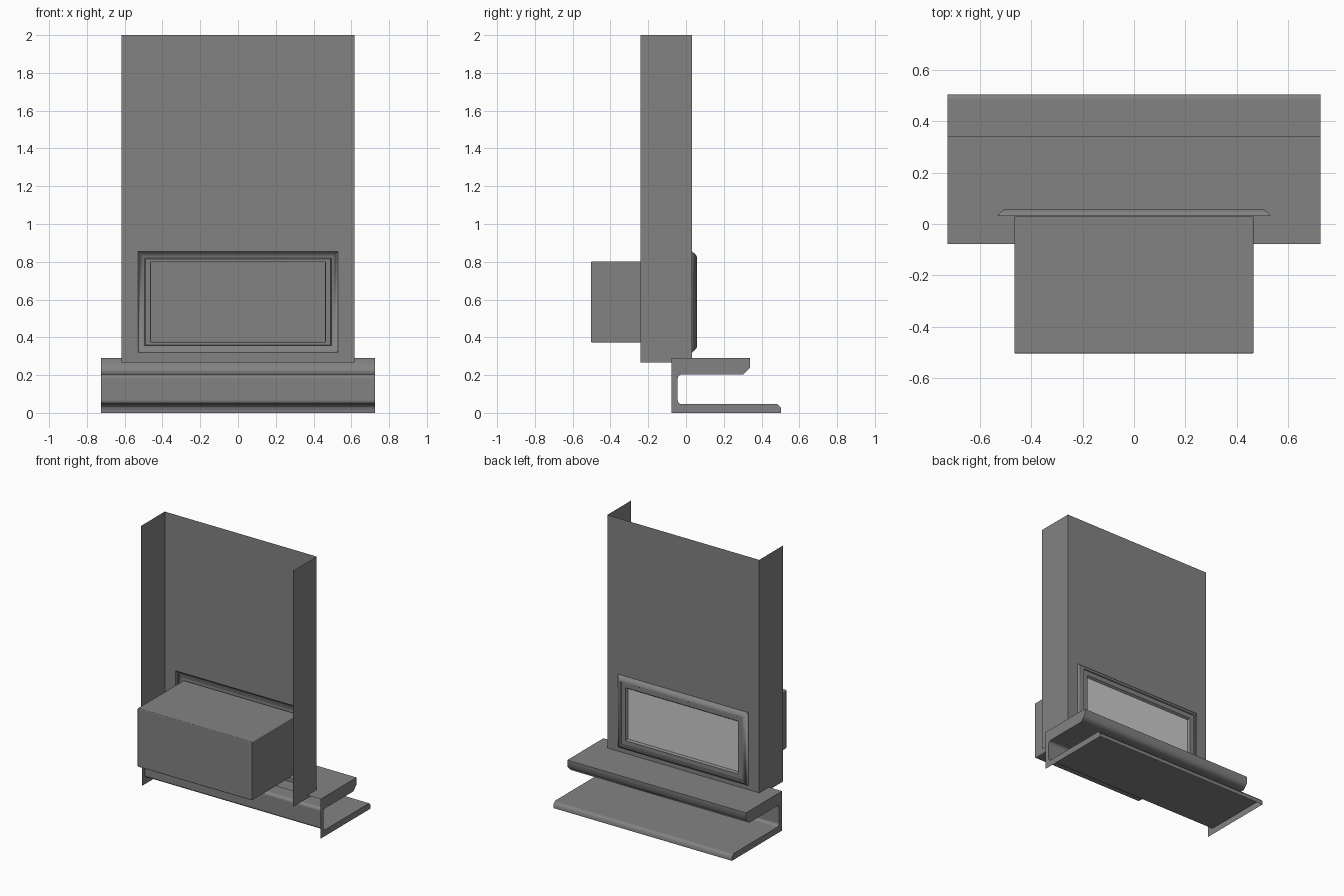
import bpy, bmesh, math
from mathutils import Vector

if "Cube" in bpy.data.objects:
    bpy.data.objects.remove(bpy.data.objects["Cube"])


def material(name, v):
    m = bpy.data.materials.new(name)
    m.diffuse_color = (v, v, v, 1)
    m.use_nodes = True
    m.node_tree.nodes["Principled BSDF"].inputs["Base Color"].default_value = m.diffuse_color
    return m


STONE = material("dark_grey", 0.226)
GLASS = material("pane_grey", 0.68)


def finish(name, bm, smooth=False, mat=STONE):
    bmesh.ops.remove_doubles(bm, verts=bm.verts, dist=1e-5)
    me = bpy.data.meshes.new(name)
    bm.to_mesh(me)
    bm.free()
    me.materials.append(mat)
    ob = bpy.data.objects.new(name, me)
    bpy.context.collection.objects.link(ob)
    if smooth:
        bpy.ops.object.select_all(action='DESELECT')
        ob.select_set(True)
        bpy.context.view_layer.objects.active = ob
        bpy.ops.object.shade_smooth_by_angle(angle=math.radians(50))
        wn = ob.modifiers.new("flat_faces", 'WEIGHTED_NORMAL')
        wn.keep_sharp = True
        wn.weight = 100
    return ob


def quad(bm, *pts):
    return bm.faces.new([bm.verts.new(p) for p in pts])


def ring(hx, z0, z1, y):
    return [Vector(p) for p in ((hx, y, z0), (-hx, y, z0), (-hx, y, z1), (hx, y, z1))]


def bridge(bm, a, b):
    for i in range(4):
        j = (i + 1) % 4
        quad(bm, a[i], a[j], b[j], b[i])


# chimney breast: thin sheet with an opening and two side returns
W, Y0, Y1, Z0, Z1 = 0.617, 0.032, -0.242, 0.268, 2.0
FX, FZ0, FZ1 = 0.53, 0.32, 0.855
bm = bmesh.new()
bridge(bm, ring(W, Z0, Z1, Y0), ring(FX, FZ0, FZ1, Y0))
quad(bm, (W, Y1, Z0), (W, Y0, Z0), (W, Y0, Z1), (W, Y1, Z1))
quad(bm, (-W, Y0, Z0), (-W, Y1, Z0), (-W, Y1, Z1), (-W, Y0, Z1))
finish("chimney_breast", bm)

# moulded frame: concentric loops of (inset, y)
profile = [(0, 0.032), (0.012, 0.047), (0.026, 0.057), (0.036, 0.057),
           (0.04, 0.05), (0.073, 0.05), (0.083, 0.036)]
rings = [ring(FX - d, FZ0 + d, FZ1 - d, y) for d, y in profile]
bm = bmesh.new()
for a, b in zip(rings, rings[1:]):
    bridge(bm, a, b)
finish("opening_frame", bm, True)

# glass pane
bm = bmesh.new()
quad(bm, *rings[-1])
finish("glass_pane", bm, mat=GLASS)

# firebox: open towards the pane, softened rear edges
bm = bmesh.new()
bx, by0, by1, bz0, bz1 = 0.465, -0.503, 0.03, 0.372, 0.802
rear, front = ring(bx, bz0, bz1, by0), ring(bx, bz0, bz1, by1)
bridge(bm, front, rear)
quad(bm, *reversed(rear))
bmesh.ops.remove_doubles(bm, verts=bm.verts, dist=1e-5)
bmesh.ops.recalc_face_normals(bm, faces=bm.faces)
edges = [e for e in bm.edges if not e.is_boundary]
bmesh.ops.bevel(bm, geom=edges, offset=0.006, segments=2, profile=0.5, affect='EDGES')
finish("firebox", bm, True)


# hearth: C-shaped shell, open at the rear and underneath
def arc(cy, cz, r, a0, a1, n=5):
    return [(cy + r * math.cos(math.radians(a0 + (a1 - a0) * i / n)),
             cz + r * math.sin(math.radians(a0 + (a1 - a0) * i / n))) for i in range(n + 1)]


outline = [(-0.078, 0.29), (0.34, 0.29), (0.34, 0.24), (0.303, 0.203)]
outline += arc(-0.022, 0.181, 0.022, 90, 180)
outline += arc(-0.022, 0.068, 0.022, 180, 270)
outline += [(0.484, 0.046), (0.503, 0.027), (0.503, 0.0)]
H = 0.725
bm = bmesh.new()
for (ya, za), (yb, zb) in zip(outline, outline[1:]):
    quad(bm, (-H, ya, za), (H, ya, za), (H, yb, zb), (-H, yb, zb))
for s in (-1, 1):
    pts = [(s * H, y, z) for y, z in outline + [(-0.078, 0.0)]]
    quad(bm, *(pts if s < 0 else pts[::-1]))
finish("hearth_bench", bm, True)
